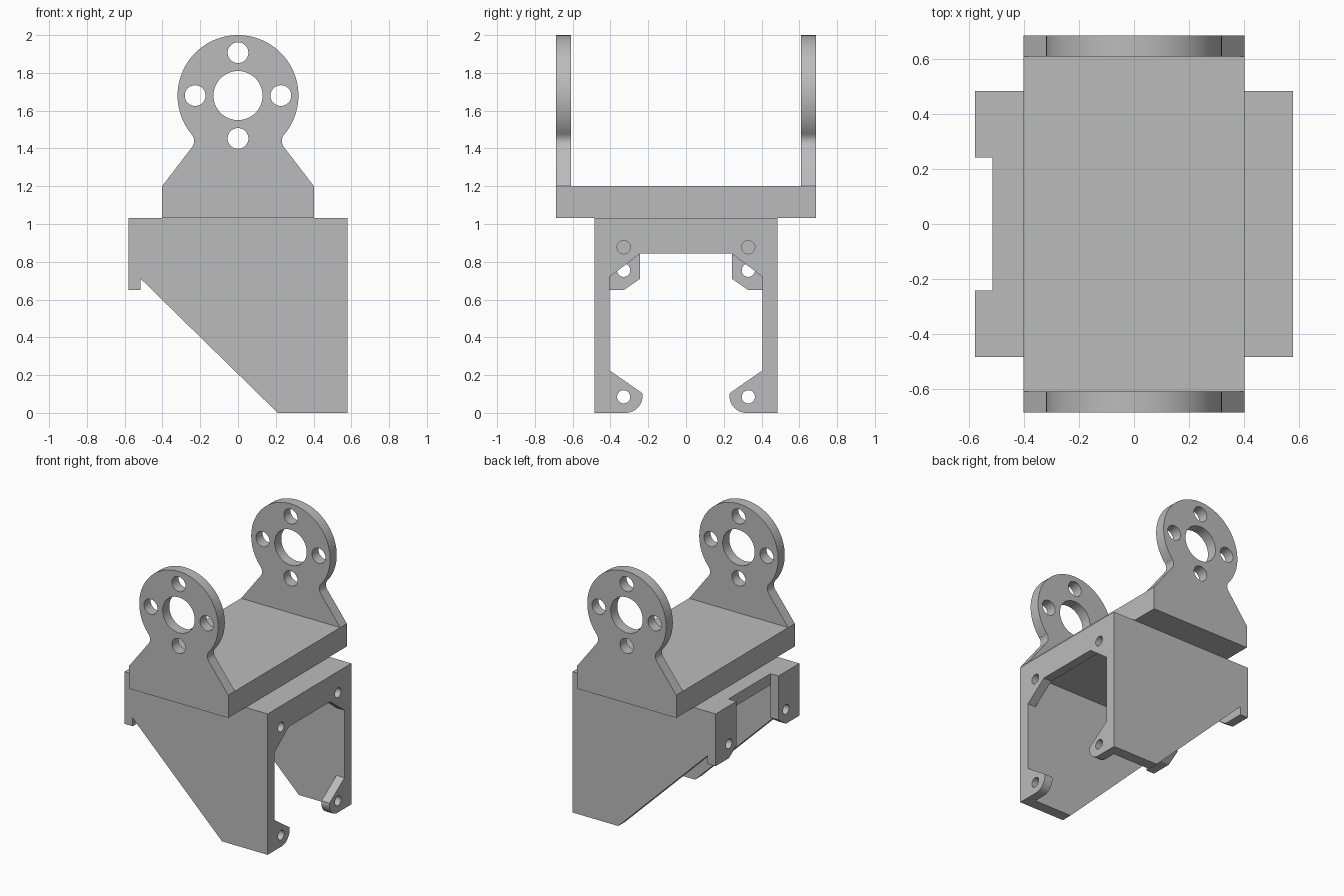
import bpy, bmesh
from math import radians, cos, sin
from mathutils import Matrix

cube = bpy.data.objects.get("Cube")
if cube:
    bpy.data.objects.remove(cube, do_unlink=True)

grey = bpy.data.materials.new("plain_grey")
grey.use_nodes = True
grey.diffuse_color = (0.5, 0.5, 0.5, 1)
grey.node_tree.nodes["Principled BSDF"].inputs["Base Color"].default_value = (0.5, 0.5, 0.5, 1)


def arc(cx, cy, r, a0, a1, n):
    """Points along an arc, angles in degrees."""
    steps = [radians(a0 + (a1 - a0) * i / n) for i in range(n + 1)]
    return [(cx + r * cos(a), cy + r * sin(a)) for a in steps]


def hole(cx, cy, r, n=32):
    return arc(cx, cy, r, 0, 360, n)[:-1]


def mirrored(half):
    """Close an outline by reflecting it across the vertical axis."""
    return half + [(-a, b) for a, b in reversed(half)]


def plate(name, loops, axis, lo, hi):
    """Flat plate from an outline plus holes, standing across x or y."""
    curve = bpy.data.curves.new(name, "CURVE")
    curve.dimensions = "2D"
    curve.fill_mode = "BOTH"
    curve.extrude = (hi - lo) / 2
    for pts in loops:
        s = curve.splines.new("POLY")
        s.points.add(len(pts) - 1)
        for p, (a, b) in zip(s.points, pts):
            p.co = (a, b, 0, 1)
        s.use_cyclic_u = True
        s.use_smooth = False
    helper = bpy.data.objects.new(name + "_outline", curve)
    bpy.context.collection.objects.link(helper)
    bpy.context.view_layer.update()
    graph = bpy.context.evaluated_depsgraph_get()
    mesh = bpy.data.meshes.new_from_object(helper.evaluated_get(graph))
    bpy.data.objects.remove(helper, do_unlink=True)
    bpy.data.curves.remove(curve)

    mid = (lo + hi) / 2
    if axis == "y":      # outline is (x, z)
        m = Matrix(((1, 0, 0, 0), (0, 0, -1, mid), (0, 1, 0, 0), (0, 0, 0, 1)))
    else:                # outline is (y, z)
        m = Matrix(((0, 0, 1, mid), (1, 0, 0, 0), (0, 1, 0, 0), (0, 0, 0, 1)))
    bm = bmesh.new()
    bm.from_mesh(mesh)
    bm.transform(m)
    bmesh.ops.remove_doubles(bm, verts=bm.verts, dist=0.0001)
    bmesh.ops.recalc_face_normals(bm, faces=bm.faces)
    bm.to_mesh(mesh)
    bm.free()
    mesh.name = name
    mesh.materials.clear()
    mesh.materials.append(grey)
    ob = bpy.data.objects.new(name, mesh)
    bpy.context.collection.objects.link(ob)
    bpy.ops.object.select_all(action="DESELECT")
    ob.select_set(True)
    bpy.context.view_layer.objects.active = ob
    bpy.ops.object.shade_smooth_by_angle(angle=radians(30))
    return ob


def rect(a0, b0, a1, b1):
    return [(a0, b0), (a1, b0), (a1, b1), (a0, b1)]


X, WALL_IN, WALL_OUT, TOP = 0.58, 0.405, 0.485, 1.033
INNER = 0.515      # inside of the end plates
DECK, EAR_IN, EAR_OUT = 0.402, 0.61, 0.687

# Upper deck between the ears
plate("deck", [rect(-DECK, TOP, DECK, 1.2)], "y", -EAR_OUT, EAR_OUT)

# Round ears with a filleted neck and five holes
hub = 1.68
half = [(DECK, 1.2)]
half += arc(0.285, 1.44, 0.053, 217.7, 140, 8)
half += arc(0, hub, 0.32, -40, 89, 40)
ear = [mirrored(half), hole(0, hub, 0.13, 48)]
for dx, dz in ((1, 0), (-1, 0), (0, 1), (0, -1)):
    ear.append(hole(dx * 0.227, hub + dz * 0.227, 0.055))

# Tapered side walls
wall = [(0.21, 0), (X, 0), (X, TOP), (-X, TOP), (-X, 0.65), (-INNER, 0.65), (-INNER, 0.71)]

for side, s in (("front", -1), ("back", 1)):
    plate(side + "_ear", [ear[0]] + ear[1:], "y", *sorted((s * EAR_IN, s * EAR_OUT)))
    plate(side + "_wall", [wall], "y", *sorted((s * WALL_IN, s * WALL_OUT)))

    # Mounting tab on the short end
    tab = [(WALL_IN, 0.65), (0.33, 0.65), (0.243, 0.71), (0.243, TOP), (WALL_IN, TOP)]
    loops = [tab, hole(0.33, 0.755, 0.035)]
    plate(side + "_tab", [[(s * a, b) for a, b in l] for l in loops], "x", -X, -INNER)

    # Rounded lug at the foot of the tall end
    lug = [(WALL_IN, 0), (WALL_IN, 0.225), (0.232, 0.105)]
    lug += arc(0.32, 0.09, 0.09, 180, 270, 12)
    loops = [lug, hole(0.33, 0.085, 0.035)]
    plate(side + "_lug", [[(s * a, b) for a, b in l] for l in loops], "x", INNER, X)

# Header across the tall end, with chamfered corners and two holes
header = mirrored([(WALL_IN, TOP), (WALL_IN, 0.72), (0.24, 0.845)])
plate("header", [header, hole(0.33, 0.877, 0.035), hole(-0.33, 0.877, 0.035)], "x", INNER, X)

# Roof of the hollow body
plate("roof", [rect(-WALL_IN, 0.95, WALL_IN, TOP)], "x", -INNER, INNER)
